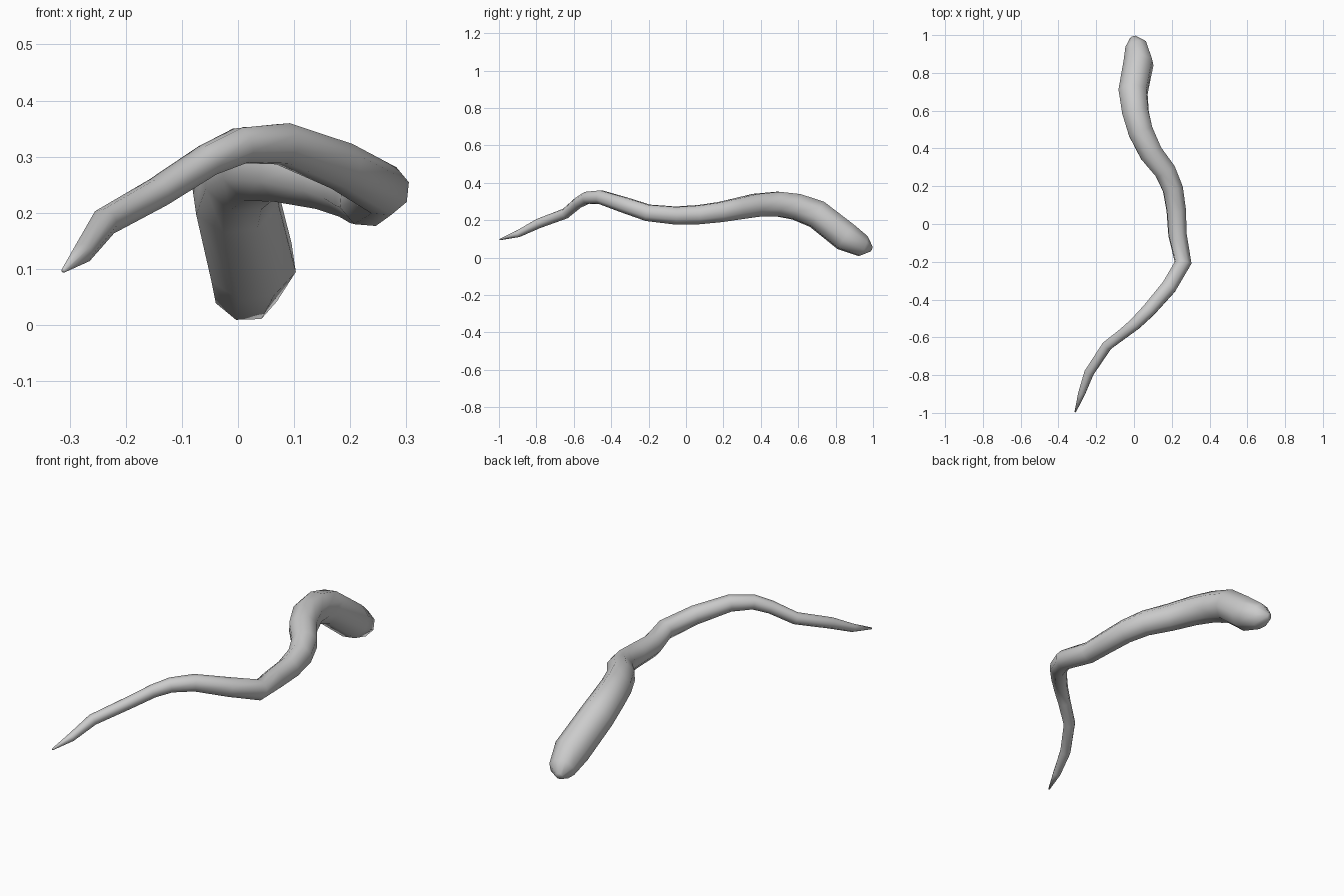
import bpy
import bmesh
import math
from mathutils import Vector

cube = bpy.data.objects.get("Cube")
if cube:
    bpy.data.objects.remove(cube, do_unlink=True)

SIDES = 8

# Centre line from blunt end to pointed tail: x, y, z, radius
PATH = [
    (-0.005, 0.99, 0.048, 0.016),
    (0.012, 0.945, 0.062, 0.061),
    (0.024, 0.853, 0.112, 0.082),
    (-0.005, 0.70, 0.232, 0.080),
    (0.008, 0.59, 0.272, 0.075),
    (0.035, 0.49, 0.287, 0.071),
    (0.090, 0.375, 0.280, 0.066),
    (0.165, 0.28, 0.262, 0.061),
    (0.206, 0.185, 0.244, 0.057),
    (0.224, 0.07, 0.230, 0.054),
    (0.230, -0.055, 0.225, 0.051),
    (0.260, -0.205, 0.240, 0.047),
    (0.185, -0.333, 0.283, 0.044),
    (0.080, -0.455, 0.323, 0.039),
    (0.005, -0.530, 0.320, 0.034),
    (-0.055, -0.578, 0.293, 0.030),
    (-0.143, -0.645, 0.236, 0.028),
    (-0.238, -0.788, 0.183, 0.026),
    (-0.277, -0.897, 0.128, 0.019),
    (-0.311, -0.995, 0.097, 0.004),
]

grey = bpy.data.materials.new("light grey")
grey.use_nodes = True
colour = (0.6, 0.6, 0.6, 1)
grey.diffuse_color = colour
grey.node_tree.nodes["Principled BSDF"].inputs["Base Color"].default_value = colour


def tapered_tube(name, path, sides, material):
    """Loft rings along a path, carrying the ring frame along without twist."""
    points = [Vector(p[:3]) for p in path]
    bm = bmesh.new()
    rings = []
    up = Vector((0, 0, 1))
    for i, p in enumerate(points):
        before = (p - points[i - 1]).normalized() if i else Vector()
        after = (points[i + 1] - p).normalized() if i < len(points) - 1 else Vector()
        along = (before + after).normalized()
        up = (up - along * up.dot(along)).normalized()
        side = along.cross(up)
        ring = []
        for k in range(sides):
            a = 2 * math.pi * (k + 0.5) / sides
            ring.append(bm.verts.new(p + path[i][3] * (side * math.cos(a) + up * math.sin(a))))
        rings.append(ring)
    for a, b in zip(rings, rings[1:]):
        for k in range(sides):
            n = (k + 1) % sides
            bm.faces.new((a[k], a[n], b[n], b[k]))
    # Close both ends
    bm.faces.new(rings[0])
    bm.faces.new(rings[-1])
    bmesh.ops.recalc_face_normals(bm, faces=bm.faces)
    for f in bm.faces:
        f.smooth = True
    mesh = bpy.data.meshes.new(name)
    bm.to_mesh(mesh)
    bm.free()
    mesh.materials.append(material)
    obj = bpy.data.objects.new(name, mesh)
    bpy.context.collection.objects.link(obj)
    return obj


tapered_tube("curved_tapered_body", PATH, SIDES, grey)
